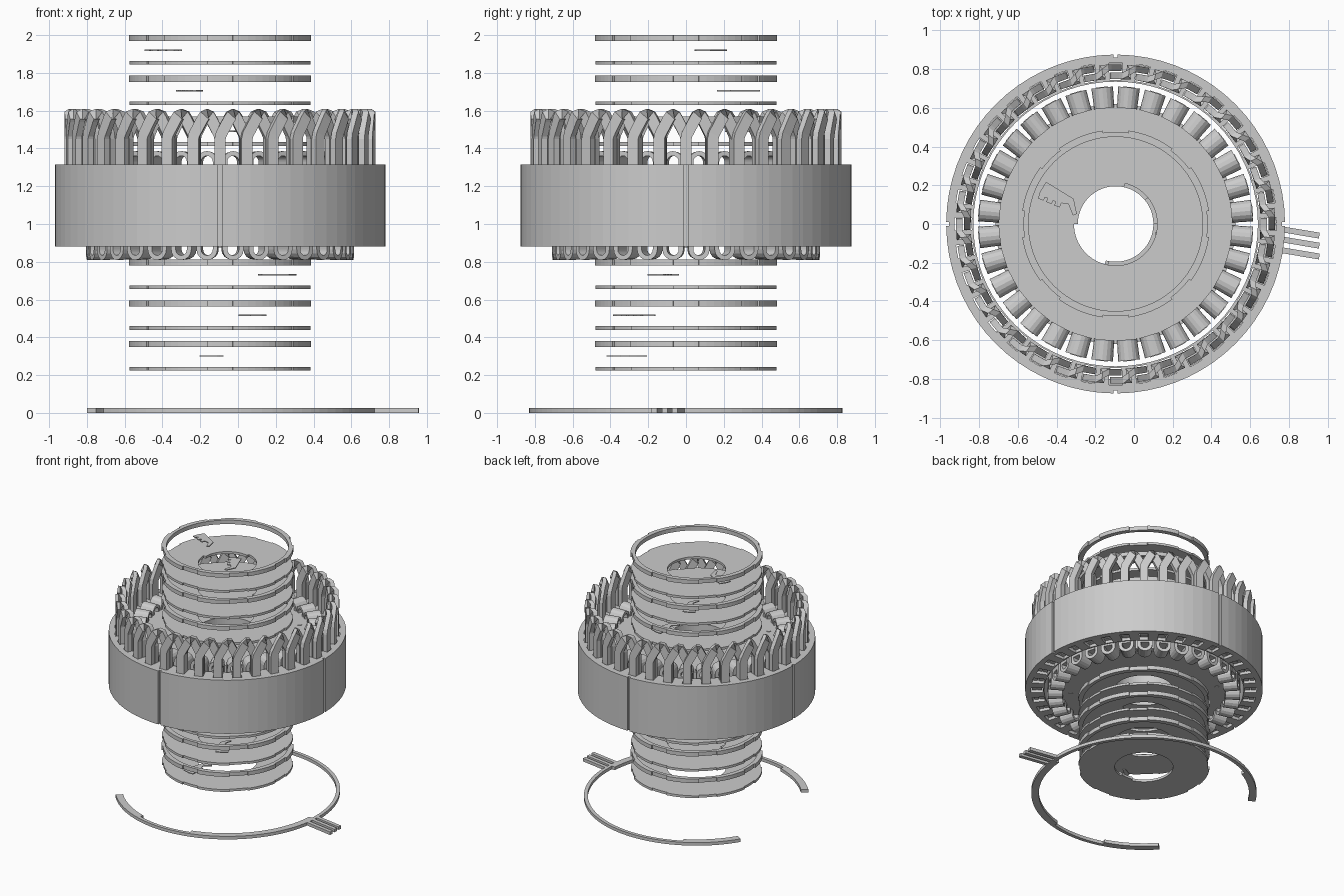
import bpy, bmesh, math
from math import radians as rad, cos, sin, pi
from mathutils import Vector

if "Cube" in bpy.data.objects:
    bpy.data.objects.remove(bpy.data.objects["Cube"])

CX = -0.095          # the motor axis sits left of the origin


def add_object(name, mesh, angle=0):
    ob = bpy.data.objects.new(name, mesh)
    ob.location = (CX, 0, 0)
    ob.rotation_euler.z = rad(angle)
    bpy.context.collection.objects.link(ob)
    return ob


def finish(bm, name):
    bmesh.ops.recalc_face_normals(bm, faces=bm.faces)
    mesh = bpy.data.meshes.new(name)
    bm.to_mesh(mesh)
    bm.free()
    return mesh


def sector(bm, r0, r1, a0, a1, z0, z1, step=5):
    """Ring or ring segment with rectangular section, angles in degrees."""
    full = a1 - a0 >= 360
    n = max(1, round((a1 - a0) / step))
    cols = []
    for i in range(n if full else n + 1):
        a = rad(a0 + (a1 - a0) * i / n)
        cols.append([bm.verts.new((r * cos(a), r * sin(a), z))
                     for r, z in ((r0, z0), (r1, z0), (r1, z1), (r0, z1))])
    for i in range(n):
        p, q = cols[i], cols[(i + 1) % len(cols)]
        for k in range(4):
            bm.faces.new((p[k], q[k], q[(k + 1) % 4], p[(k + 1) % 4]))
    if not full:
        bm.faces.new(cols[0])
        bm.faces.new(cols[-1])


def prism(bm, pts, z0, z1):
    lo = [bm.verts.new((x, y, z0)) for x, y in pts]
    hi = [bm.verts.new((x, y, z1)) for x, y in pts]
    bm.faces.new(lo)
    bm.faces.new(hi)
    for i in range(len(pts)):
        j = (i + 1) % len(pts)
        bm.faces.new((lo[i], lo[j], hi[j], hi[i]))


Z0, Z1 = 0.88, 1.315
SLOTS, POLES = 36, 32

# Outer stator: back iron with four key grooves, slot teeth, thin bore sleeve
bm = bmesh.new()
sector(bm, 0.832, 0.86, 0, 360, Z0, Z1)
for k in range(4):
    sector(bm, 0.855, 0.875, 90 * k + 0.7, 90 * k + 89.3, Z0, Z1)
sector(bm, 0.735, 0.744, 0, 360, Z0, Z1)
for i in range(SLOTS):
    a = 360 / SLOTS * (i + 0.5)
    sector(bm, 0.74, 0.836, a - 2.6, a + 2.6, Z0, Z1)
add_object("outer_stator_core", finish(bm, "outer_stator_core"))

# Hairpin conductor: outer leg, slanted crown, inner leg
RO, RM, RI = 0.807, 0.786, 0.766
path = [(0, RO, 0.9), (0, RO, 1.45), (0.4, RO, 1.475), (3.4, RO, 1.555),
        (4.3, RO, 1.575), (5, RM, 1.58), (5.7, RI, 1.575), (6.6, RI, 1.555),
        (9.6, RI, 1.475), (10, RI, 1.45), (10, RI, 0.9)]
bm = bmesh.new()
pts = [Vector((r * cos(rad(a)), r * sin(rad(a)), z)) for a, r, z in path]
loops = []
for i, p in enumerate(pts):
    er = Vector((p.x, p.y, 0)).normalized()
    t = pts[min(i + 1, len(pts) - 1)] - pts[max(i - 1, 0)]
    w = (t - er * t.dot(er)).normalized().cross(er) * 0.03
    e = er * 0.017
    loops.append([bm.verts.new(p + v) for v in (w + e, w - e, -w - e, -w + e)])
for p, q in zip(loops, loops[1:]):
    for k in range(4):
        bm.faces.new((p[k], p[(k + 1) % 4], q[(k + 1) % 4], q[k]))
bm.faces.new(loops[0])
bm.faces.new(loops[-1])
pin = finish(bm, "hairpin")
for i in range(SLOTS):
    add_object(f"hairpin_{i}", pin, 360 / SLOTS * i)

# Inner core with radial teeth and bolts
bm = bmesh.new()
sector(bm, 0.22, 0.62, 0, 360, Z0, Z1)
for i in range(POLES):
    a = 360 / POLES * (i + 0.5)
    sector(bm, 0.61, 0.712, a - 2.5, a + 2.5, Z0, Z1)
for i in range(8):
    x, y = 0.54 * cos(pi / 4 * i), 0.54 * sin(pi / 4 * i)
    prism(bm, [(x + 0.017 * cos(k * pi / 6), y + 0.017 * sin(k * pi / 6))
               for k in range(12)], Z0 - 0.004, Z1 + 0.004)
add_object("inner_core", finish(bm, "inner_core"))

# Racetrack coil wrapped round each tooth


def racetrack(r):
    arc = [pi * k / 8 for k in range(9)]
    return ([(r * cos(a), 1.33 + r * sin(a)) for a in arc] +
            [(-r * cos(a), 0.865 - r * sin(a)) for a in arc])


bm = bmesh.new()
rows = [[bm.verts.new((x, y, z)) for y, z in racetrack(r)]
        for x, r in ((0.6, 0.052), (0.708, 0.056), (0.708, 0.031), (0.6, 0.031))]
n = len(rows[0])
for k in range(4):
    p, q = rows[k], rows[(k + 1) % 4]
    for i in range(n):
        j = (i + 1) % n
        bm.faces.new((p[i], p[j], q[j], q[i]))
coil = finish(bm, "coil")
for i in range(POLES):
    add_object(f"coil_{i}", coil, 360 / POLES * (i + 0.5))
    bpy.context.collection.objects[-1].select_set(False)

# Stacked layers on both sides: thin plate, connector blade, thick rim ring
layers = [(0.225, -97), (0.44, -59), (0.655, -21),
          (1.414, 81), (1.629, 119), (1.844, 157)]
for n, (z, ang) in enumerate(layers):
    bm = bmesh.new()
    sector(bm, 0.215, 0.474, 0, 360, z, z + 0.019)
    for k in range(8):
        sector(bm, 0.465, 0.484, 45 * k + 8, 45 * k + 37, z, z + 0.019)
    sector(bm, 0.195, 0.218, max(ang - 80, -105), ang + 23, z, z + 0.019)
    add_object(f"insulation_plate_{n}", finish(bm, "insulation_plate"))

    # comb-edged blade, drawn with its long side along x
    bm = bmesh.new()
    outline = [(0.25, -0.005), (0.27, -0.005), (0.30, 0.035), (0.275, 0.04),
               (0.30, -0.045), (0.42, -0.045)]
    outline = [(0.205, 0.03), (0.25, -0.035), (0.415, -0.06), (0.425, 0.0),
               (0.42, 0.035), (0.39, 0.035), (0.39, 0.015), (0.375, 0.015),
               (0.375, 0.035), (0.345, 0.035), (0.345, 0.015), (0.33, 0.015),
               (0.33, 0.035), (0.30, 0.035), (0.30, 0.01), (0.265, 0.0),
               (0.22, 0.045)]
    prism(bm, outline, z + 0.073, z + 0.08)
    add_object(f"connector_blade_{n}", finish(bm, "connector_blade"), ang)

    bm = bmesh.new()
    sector(bm, 0.45, 0.476, 0, 360, z + 0.124, z + 0.156)
    for k in range(8):
        sector(bm, 0.465, 0.487, 45 * k + 8, 45 * k + 37, z + 0.124, z + 0.156)
    add_object(f"rim_ring_{n}", finish(bm, "rim_ring"))

# Bottom bus bar: open arc, inner strips, three terminals
bm = bmesh.new()
sector(bm, 0.802, 0.83, -138, 148, 0, 0.025, 4)
for a0, a1 in ((-138, -108), (-75, -4), (118, 148)):
    sector(bm, 0.775, 0.804, a0, a1, 0, 0.025, 4)
for y in (-0.02, -0.072, -0.128):
    x0, x1, h = 0.815, 1.05, 0.015
    dy = -0.04
    prism(bm, [(x0, y - h), (x1, y + dy - h), (x1 + 0.004, y + dy + h),
               (x0, y + h)], 0, 0.025)
add_object("bus_bar", finish(bm, "bus_bar"))
